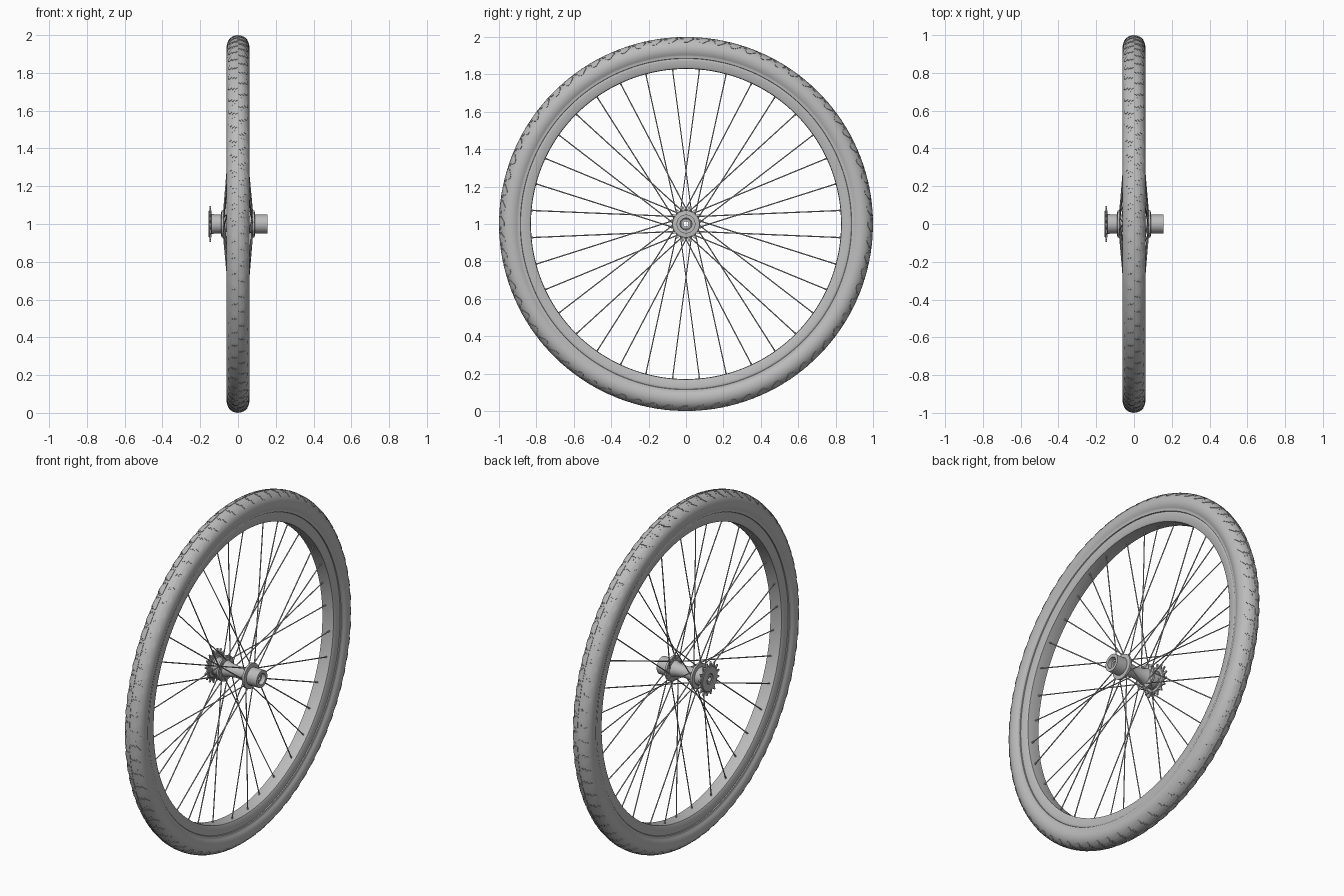
import bpy, bmesh
from math import sin, cos, pi, radians
from mathutils import Vector, Matrix

cube = bpy.data.objects.get("Cube")
if cube:
    bpy.data.objects.remove(cube)

grey = bpy.data.materials.new("plain_grey")
grey.use_nodes = True
grey.diffuse_color = (0.5, 0.5, 0.5, 1)
grey.node_tree.nodes["Principled BSDF"].inputs["Base Color"].default_value = (0.5, 0.5, 0.5, 1)


def finish(bm, name, angle=35):
    bmesh.ops.recalc_face_normals(bm, faces=bm.faces)
    mesh = bpy.data.meshes.new(name)
    bm.to_mesh(mesh)
    bm.free()
    mesh.materials.append(grey)
    obj = bpy.data.objects.new(name, mesh)
    bpy.context.collection.objects.link(obj)
    obj.location.z = 1
    bpy.ops.object.select_all(action='DESELECT')
    obj.select_set(True)
    bpy.context.view_layer.objects.active = obj
    bpy.ops.object.shade_smooth_by_angle(angle=radians(angle))


def polar(x, r, a):
    return Vector((x, r * cos(a), r * sin(a)))


def lathe(name, profile, steps, angle=35):
    """Spin a closed (x, radius) profile around the axle."""
    bm = bmesh.new()
    rings = [[bm.verts.new(polar(x, r, 2 * pi * i / steps)) for x, r in profile]
             for i in range(steps)]
    n = len(profile)
    for i in range(steps):
        a, b = rings[i], rings[(i + 1) % steps]
        for j in range(n):
            k = (j + 1) % n
            bm.faces.new((a[j], a[k], b[k], b[j]))
    finish(bm, name, angle)


def mirrored(half):
    """Complete a profile given from the +x rim towards the middle."""
    return half + [(-x, r) for x, r in reversed(half)]


def rod(bm, p, q, radius, sides=6):
    d = q - p
    m = Matrix.Translation((p + q) / 2) @ d.to_track_quat('Z', 'Y').to_matrix().to_4x4()
    bmesh.ops.create_cone(bm, cap_ends=True, segments=sides, radius1=radius,
                          radius2=radius, depth=d.length, matrix=m)


# Tyre: rounded section that narrows, then swells into a bead beside the rim
TYRE_R, TYRE_W, TYRE_H = 0.936, 0.0605, 0.0615


def tyre_point(t, a, lift=0.0):
    return polar((TYRE_W + lift) * sin(t), TYRE_R + (TYRE_H + lift) * cos(t), a)


arc = [radians(-122 + 244 * i / 22) for i in range(23)]
section = [(TYRE_W * sin(t), TYRE_R + TYRE_H * cos(t)) for t in arc]
bead = [(0.048, 0.898), (0.049, 0.892), (0.047, 0.886), (0.040, 0.884)]
lathe("tyre", section + mirrored(bead), 144, 50)

# Tread: raised centre band whose edges break into slanted, stepped teeth
bm = bmesh.new()
TEETH = 72
pitch = 2 * pi / TEETH
# Each row: degrees from the crown, start and width in tooth pitches
ROWS = [(3, 0, 0.8), (16, 0.1, 0.8), (17, 0, 0.75), (30, 0.15, 0.7), (31, 0, 0.65),
        (44, 0.2, 0.5), (56, 0.4, 0.2)]
for side in (-1, 1):
    for i in range(TEETH):
        base = (i + (0.5 if side > 0 else 0)) * pitch
        rows = []
        for deg, start, width in ROWS:
            a0 = base + start * pitch
            a1 = a0 + width * pitch
            rows.append([bm.verts.new(tyre_point(side * radians(deg), a, h)) for a, h in
                         ((a0, -0.002), (a0, 0.0025), (a1, 0.0025), (a1, -0.002))])
        for r0, r1 in zip(rows, rows[1:]):
            for j in range(3):
                bm.faces.new((r0[j], r0[j + 1], r1[j + 1], r1[j]))
        bm.faces.new(rows[0])
        bm.faces.new(rows[-1])
finish(bm, "tyre_tread", 30)

# Rim: flat inner band with plain side walls
lathe("rim", mirrored([(0.038, 0.89), (0.044, 0.881), (0.044, 0.872), (0.041, 0.84),
                       (0.036, 0.831), (0.012, 0.829)]), 144, 40)

# Hub shell: waisted barrel between two spoke flanges, hollow along the axle
BORE = 0.022
lathe("hub_shell", [
    (-0.135, BORE), (-0.135, 0.05), (-0.09, 0.05), (-0.088, 0.072), (-0.076, 0.072),
    (-0.074, 0.046), (-0.05, 0.038), (0, 0.032), (0.05, 0.038), (0.074, 0.046),
    (0.076, 0.072), (0.088, 0.072), (0.09, 0.05), (0.155, 0.05), (0.155, 0.032),
    (0.125, 0.03), (0.125, BORE)], 48)
lathe("axle_sleeve", [(-0.153, 0.014), (-0.153, 0.026), (0.135, 0.026), (0.135, 0.014)], 32)
lathe("lock_ring", [(-0.155, 0.03), (-0.155, 0.05), (-0.152, 0.053), (-0.13, 0.053),
                    (-0.13, 0.03)], 48)

# Sprocket: thick carrier disc with a thinner toothed plate
lathe("sprocket_carrier", [(-0.155, 0.045), (-0.155, 0.068), (-0.152, 0.072),
                           (-0.142, 0.072), (-0.139, 0.068), (-0.139, 0.045)], 48)
bm = bmesh.new()
COGS = 16
outline = []
for i in range(COGS):
    for f, r in ((0, 0.074), (0.22, 0.077), (0.42, 0.096), (0.58, 0.096), (0.78, 0.077)):
        outline.append((r, 2 * pi * (i + f) / COGS))
loops = [[bm.verts.new(polar(x, min(r, cap), a)) for r, a in outline]
         for x, cap in ((-0.151, 0.045), (-0.151, 1), (-0.143, 1), (-0.143, 0.045))]
for la, lb in zip(loops, loops[1:] + loops[:1]):
    for j in range(len(outline)):
        k = (j + 1) % len(outline)
        bm.faces.new((la[j], la[k], lb[k], lb[j]))
finish(bm, "sprocket", 25)

# Spokes: thirty-six, crossed, alternately leading and trailing, in pairs per flange
spokes, nipples = bmesh.new(), bmesh.new()
for k in range(36):
    a = radians(5 + 10 * k)
    lead = 1 if k % 2 == 0 else -1
    side = -1 if (k // 2) % 2 == 0 else 1
    outer = polar(side * 0.012, 0.832, a)
    inner = polar(side * (0.082 + 0.002 * lead), 0.053, a + lead * radians(132))
    rod(spokes, inner, outer, 0.0032)
    rod(nipples, outer, outer.lerp(inner, 0.014), 0.0045, 8)
finish(spokes, "spokes", 40)
finish(nipples, "spoke_nipples", 40)
